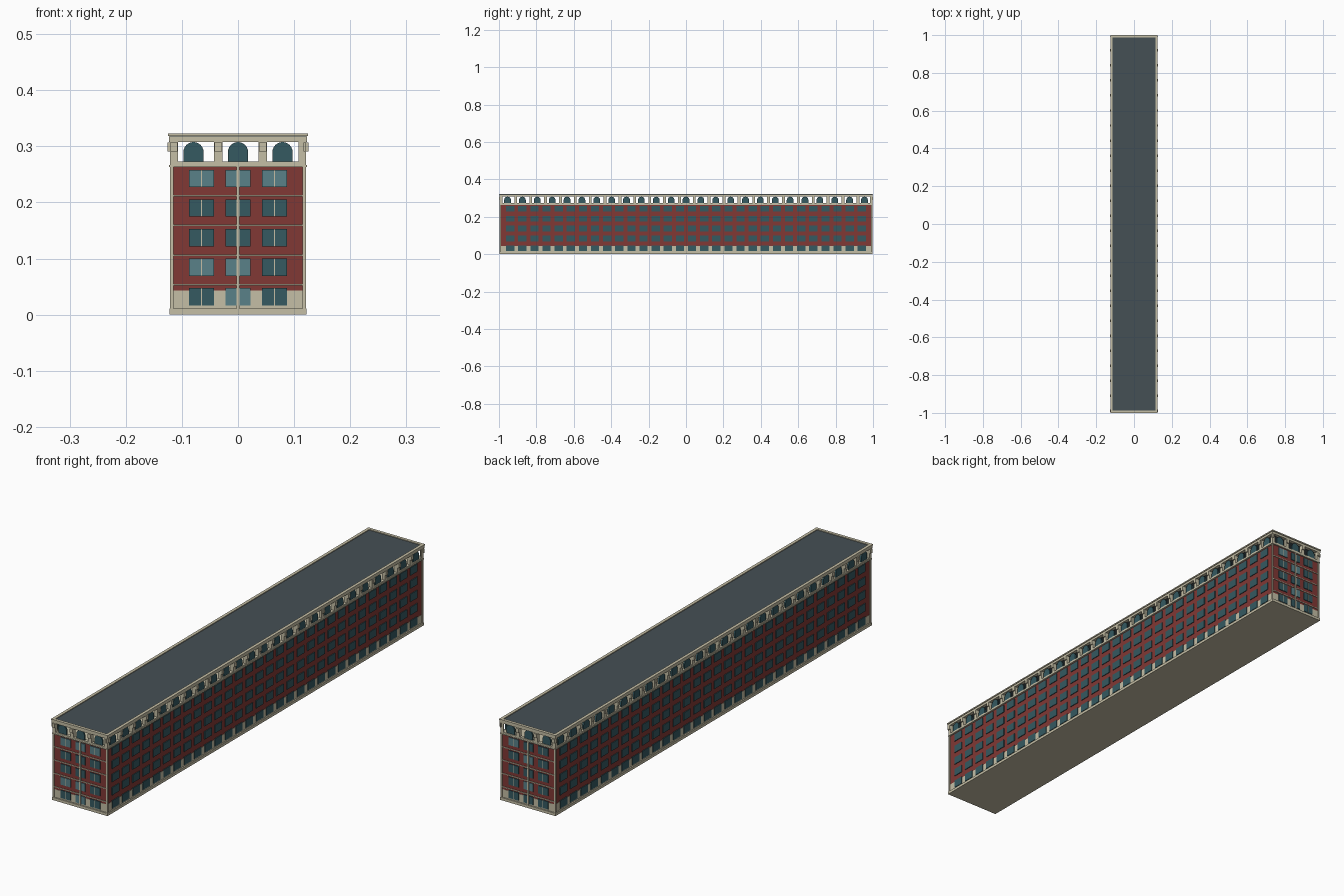
import bpy, bmesh, math, random
from mathutils import Vector, Matrix

if "Cube" in bpy.data.objects:
    bpy.data.objects.remove(bpy.data.objects["Cube"])

random.seed(4)
HX, HY = 0.116, 0.991          # half sizes of the brick core
COLORS = {
    "stone": (0.56, 0.52, 0.38, 1), "brick": (0.22, 0.04, 0.035, 1),
    "glass": (0.035, 0.10, 0.12, 1), "pale_glass": (0.10, 0.22, 0.25, 1),
    "slate": (0.06, 0.08, 0.09, 1),
}
mats = {}
for key, col in COLORS.items():
    mats[key] = bpy.data.materials.new(key)
    mats[key].diffuse_color = col

parts = {}


def part(name, mat):
    if name not in parts:
        parts[name] = (bmesh.new(), mat)
    return parts[name][0]


def box(bm, lo, hi):
    lo, hi = Vector(lo), Vector(hi)
    s = hi - lo
    m = Matrix.Translation((lo + hi) / 2) @ Matrix.Diagonal((abs(s.x), abs(s.y), abs(s.z), 1))
    bmesh.ops.create_cube(bm, size=1, matrix=m)


def slab(bm, hx, hy, z0, z1):
    box(bm, (-hx, -hy, z0), (hx, hy, z1))


def ring(bm, hx, hy, z0, z1, t):
    for s in (-1, 1):
        box(bm, (s * hx, -hy, z0), (s * (hx - t), hy, z1))
        box(bm, (-hx + t, s * hy, z0), (hx - t, s * (hy - t), z1))


def arch(bm, place, u, half, z0, z1, d0, d1):
    """Round-headed panel extruded through the wall depth."""
    prof = [(u - half, z0), (u + half, z0)]
    for i in range(13):
        a = math.pi * i / 12
        prof.append((u + half * math.cos(a), z1 - half + half * math.sin(a)))
    f = bm.faces.new([bm.verts.new(place(p, d0, z)) for p, z in prof])
    ext = bmesh.ops.extrude_face_region(bm, geom=[f])["geom"]
    off = Vector(place(0, d1, 0)) - Vector(place(0, d0, 0))
    bmesh.ops.translate(bm, verts=[v for v in ext if isinstance(v, bmesh.types.BMVert)], vec=off)


# Main masses
slab(part("brick_walls", "brick"), HX, HY, 0.002, 0.264)
slab(part("ground_floor", "stone"), HX + 0.001, HY + 0.001, 0, 0.043)
ring(part("plinth", "stone"), HX + 0.006, HY + 0.006, 0, 0.011, 0.008)
for sx in (-1, 1):
    for sy in (-1, 1):
        box(part("corner_posts", "stone"), (sx * (HX - 0.001), sy * (HY - 0.001), 0),
            (sx * (HX + 0.005), sy * (HY + 0.004), 0.266))

# Open attic storey, coping and roof
attic = part("attic_frame", "stone")
slab(attic, HX + 0.007, HY + 0.006, 0.263, 0.267)
ring(attic, HX + 0.005, HY + 0.005, 0.267, 0.273, 0.014)
ring(attic, HX + 0.007, HY + 0.007, 0.308, 0.317, 0.014)
ring(part("coping", "stone"), HX + 0.009, HY + 0.009, 0.318, 0.323, 0.012)
slab(part("roof", "slate"), HX + 0.006, HY + 0.006, 0.314, 0.320)

# Facades: u along the wall, d outward, z up
FLOORS = [0.016, 0.069, 0.1215, 0.1745, 0.227]
SIDES = [
    (lambda u, d, z: (u, -d, z), HX, HY, 3, 3, True),
    (lambda u, d, z: (u, d, z), HX, HY, 3, 3, True),
    (lambda u, d, z: (d, u, z), HY, HX, 30, 25, False),
    (lambda u, d, z: (-d, u, z), HY, HX, 30, 25, False),
]
for place, half, dep, n_win, n_arch, is_end in SIDES:

    def wbox(name, mat, u0, u1, d0, d1, z0, z1):
        box(part(name, mat), place(u0, dep + d0, z0), place(u1, dep + d1, z1))

    # Windows with a central mullion on the end walls
    pitch = 2 * (half - 0.051) / (n_win - 1)
    for z in FLOORS:
        for i in range(n_win):
            u = (i - (n_win - 1) / 2) * pitch
            lit = is_end and random.random() < 0.22
            wbox("pale_windows" if lit else "windows", "pale_glass" if lit else "glass",
                 u - 0.022, u + 0.022, -0.003, 0.003, z, z + 0.031)
            if is_end:
                wbox("mullions", "stone", u - 0.001, u + 0.001, 0, 0.0036, z, z + 0.031)

    # Belt courses and central pilaster on the end walls
    if is_end:
        for z in (0.053, 0.106, 0.159, 0.212):
            wbox("belt_courses", "stone", -half, half, -0.002, 0.003, z - 0.0015, z + 0.0015)
        wbox("centre_pilaster", "stone", -0.003, 0.003, -0.002, 0.005, 0, 0.264)

    # Attic arches between piers with projecting capitals
    bay = 2 * (half + 0.003) / n_arch
    for i in range(n_arch):
        u = (i - (n_arch - 1) / 2) * bay
        arch(part("arched_windows", "glass"), place, u, 0.018, 0.272, 0.3075, dep - 0.004, dep + 0.002)
    for i in range(n_arch + 1):
        u = (i - n_arch / 2) * bay + 0.0045
        u0, u1 = max(u - 0.0075, -half - 0.005), min(u + 0.0075, half + 0.005)
        wbox("attic_piers", "stone", u0, u1, -0.008, 0.005, 0.266, 0.309)
        wbox("pier_capitals", "stone", u0 + 0.001, u1 - 0.001, 0.004, 0.010, 0.291, 0.307)

# Turn every part into an object
for name, (bm, mat) in parts.items():
    bmesh.ops.recalc_face_normals(bm, faces=bm.faces[:])
    me = bpy.data.meshes.new(name)
    bm.to_mesh(me)
    bm.free()
    me.materials.append(mats[mat])
    bpy.context.collection.objects.link(bpy.data.objects.new(name, me))

for m in bpy.data.materials:
    if m.users and not m.is_grease_pencil:
        m.use_nodes = True
        m.node_tree.nodes["Principled BSDF"].inputs["Base Color"].default_value = m.diffuse_color
